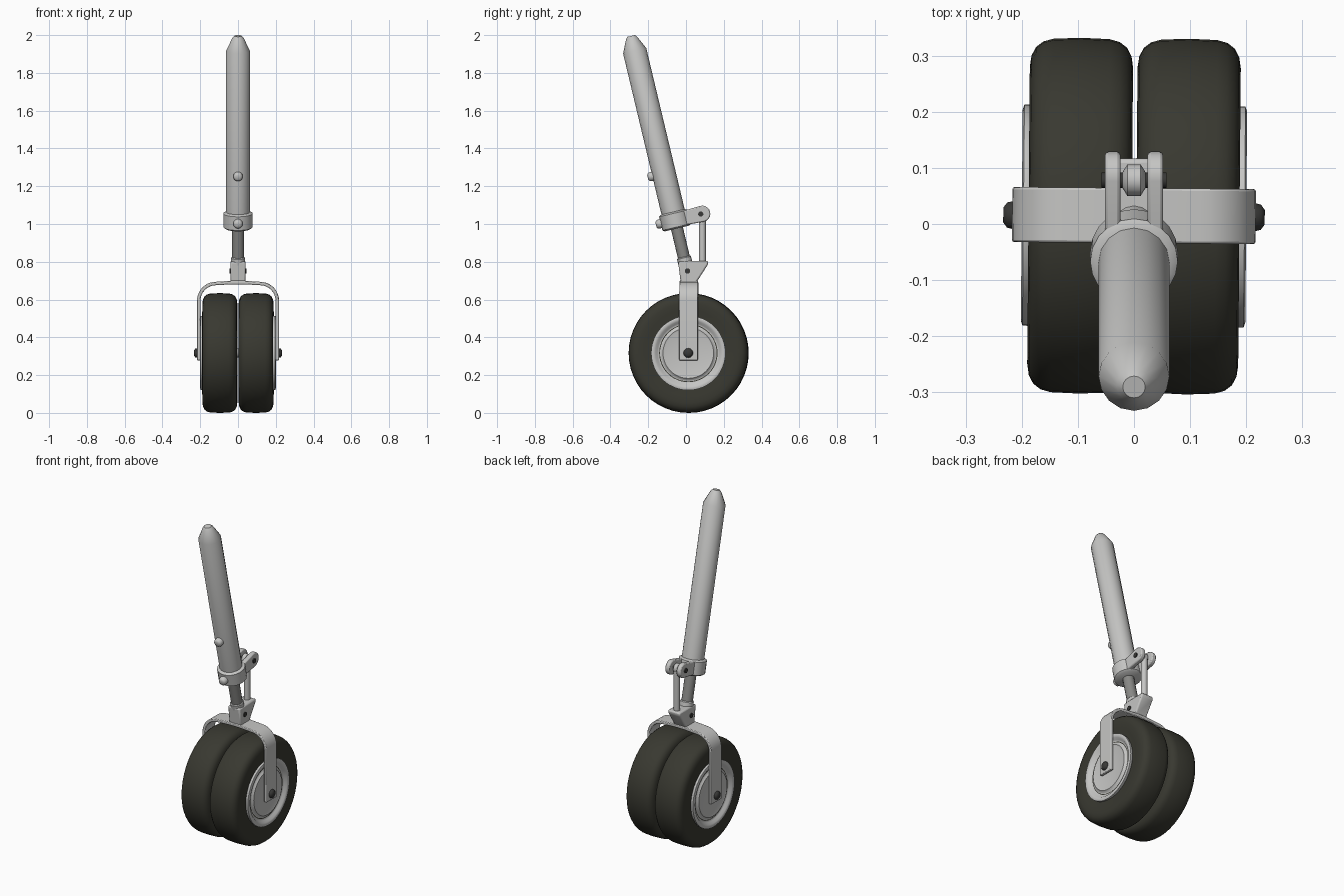
import bpy, bmesh, math
from mathutils import Matrix, Vector

if "Cube" in bpy.data.objects:
    bpy.data.objects.remove(bpy.data.objects["Cube"])

def material(name, col):
    m = bpy.data.materials.new(name)
    m.diffuse_color = (*col, 1)
    m.use_nodes = True
    m.node_tree.nodes["Principled BSDF"].inputs["Base Color"].default_value = m.diffuse_color
    return m

GREY = material("light_grey_paint", (0.56, 0.56, 0.55))
STEEL = material("piston_steel", (0.25, 0.25, 0.24))
RUBBER = material("tyre_rubber", (0.04, 0.04, 0.03))
DARK = material("dark_bolt", (0.04, 0.04, 0.038))

TILT = math.radians(13.4)
STRUT = Matrix.Translation((0, -0.058, 1.02)) @ Matrix.Rotation(TILT, 4, 'X')   # leaning strut frame
WHEEL = Matrix.Translation((0, 0.014, 0.317)) @ Matrix.Rotation(math.radians(-0.5), 4, 'Z')
AXES = {'X': Matrix.Rotation(math.pi / 2, 4, 'Y'), 'Y': Matrix.Rotation(math.pi / 2, 4, 'X'),
        'Z': Matrix.Identity(4)}

def finish(name, bm, mat, xf, bevel=0, angle=35):
    bmesh.ops.remove_doubles(bm, verts=bm.verts, dist=1e-6)
    bmesh.ops.transform(bm, matrix=xf, verts=bm.verts)
    bmesh.ops.recalc_face_normals(bm, faces=bm.faces)
    me = bpy.data.meshes.new(name)
    bm.to_mesh(me)
    bm.free()
    ob = bpy.data.objects.new(name, me)
    bpy.context.collection.objects.link(ob)
    me.materials.append(mat)
    bpy.ops.object.select_all(action='DESELECT')
    ob.select_set(True)
    bpy.context.view_layer.objects.active = ob
    bpy.ops.object.shade_smooth_by_angle(angle=math.radians(angle))
    if bevel:
        b = ob.modifiers.new("bevel", 'BEVEL')
        b.width, b.segments, b.limit_method = bevel, 2, 'ANGLE'
    return ob

def lathe(name, profile, mat, xf, n=16, angle=35):
    """Spin (radius, height) points about local z."""
    bm = bmesh.new()
    rings = []
    for r, h in profile:
        rings.append([bm.verts.new((r * math.cos(2 * math.pi * i / n),
                                    r * math.sin(2 * math.pi * i / n), h)) for i in range(n)])
    for a, b in zip(rings, rings[1:]):
        for i in range(n):
            j = (i + 1) % n
            bm.faces.new((a[i], a[j], b[j], b[i]))
    for ring, (r, h) in ((rings[0], profile[0]), (rings[-1], profile[-1])):
        if r > 0:
            bm.faces.new(ring)
    return finish(name, bm, mat, xf, 0, angle)

def extrude(name, pts, axis, a, b, mat, xf, bevel=0):
    """Extrude a flat outline: (y, z) along x, or (x, z) along y."""
    put = (lambda p, d: (d, *p)) if axis == 'X' else (lambda p, d: (p[0], d, p[1]))
    bm = bmesh.new()
    f = bm.faces.new([bm.verts.new(put(p, a)) for p in pts])
    new = bmesh.ops.extrude_face_region(bm, geom=[f])['geom']
    move = Vector(put((0, 0), b - a))
    bmesh.ops.translate(bm, vec=move, verts=[v for v in new if isinstance(v, bmesh.types.BMVert)])
    return finish(name, bm, mat, xf, bevel)

def arc(cx, cz, r, a0, a1, n):
    return [(cx + r * math.cos(math.radians(a0 + (a1 - a0) * i / n)),
             cz + r * math.sin(math.radians(a0 + (a1 - a0) * i / n))) for i in range(n + 1)]

def button(r, h0, h1):
    return [(r, h0), (r, h0 + 0.6 * (h1 - h0)), (r * 0.85, h0 + 0.88 * (h1 - h0)), (r * 0.5, h1)]

# Main strut, collar and piston
lathe("strut_tube", [(0.063, -0.01), (0.063, 0.922), (0.031, 0.99), (0.02, 1.003)], GREY, STRUT, 16, 50)
lathe("strut_collar", [(0.066, -0.045), (0.078, -0.037), (0.078, 0.037), (0.066, 0.045)], GREY, STRUT, 20, 50)
lathe("piston", [(0.032, -0.28), (0.032, 0)], STEEL, STRUT, 16)

# Round knobs on the front of the strut and collar
for name, h, d0, d1 in (("upper_knob", 0.254, 0.05, 0.088), ("lower_knob", 0.0, 0.06, 0.104)):
    lathe(name, button(0.025, d0, d1), GREY,
          STRUT @ Matrix.Translation((0, 0, h)) @ AXES['Y'], 14, 50)

# Clevis plates behind the collar, with pin
plate = [(0.0, -0.035)] + arc(0.148, 0, 0.043, -90, 90, 10) + [(0.0, 0.035)]
for s, side in ((-1, "left"), (1, "right")):
    extrude(side + "_clevis_plate", plate, 'X', s * 0.024, s * 0.052, GREY, STRUT, 0.006)
lathe("clevis_pin", [(0.014, -0.058), (0.014, 0.058)], DARK,
      STRUT @ Matrix.Translation((0, 0.14, 0)) @ AXES['X'], 12)

# Link rod with its eye
lathe("link_rod", [(0.018, 0.78), (0.018, 1.04)], GREY, Matrix.Translation((0, 0.087, 0)), 12)
lathe("link_eye", [(0.01, -0.023), (0.028, -0.012), (0.028, 0.012), (0.01, 0.023)], GREY,
      STRUT @ Matrix.Translation((0, 0.14, 0)) @ AXES['X'], 14, 50)

# Lower bracket joining piston, rod and fork
wedge = [(-0.042, 0.80), (0.028, 0.805), (0.117, 0.805), (0.117, 0.787), (0.055, 0.69), (-0.028, 0.69)]
extrude("lower_bracket", wedge, 'X', -0.04, 0.04, GREY, Matrix.Identity(4), 0.008)
lathe("piston_sleeve", [(0.038, -0.30), (0.038, -0.205), (0.034, -0.2)], GREY, STRUT, 16)
lathe("bracket_pin", [(0.014, -0.045), (0.014, 0.045)], DARK,
      Matrix.Translation((0, 0.008, 0.751)) @ AXES['X'], 12)

# Strap fork over both wheels
z0 = 0.317
right_out = [(0.217, 0.278 - z0)] + arc(0.117, 0.594 - z0, 0.1, 0, 90, 8) + [(0.03, 0.7 - z0)]
right_in = [(0.199, 0.278 - z0)] + arc(0.117, 0.594 - z0, 0.082, 0, 90, 8) + [(0.03, 0.681 - z0)]
flip = lambda pts: [(-x, z) for x, z in reversed(pts)]
outline = right_out + flip(right_out) + flip(right_in)[::-1] + right_in[::-1]
extrude("fork", outline, 'Y', -0.048, 0.05, GREY, WHEEL, 0.004)

# Twin wheels
half = [(0.19, 0.084), (0.23, 0.09), (0.265, 0.092), (0.285, 0.089), (0.300, 0.081),
        (0.310, 0.068), (0.315, 0.05)]
tyre = half + [(0.317, 0.0)] + [(r, -x) for r, x in reversed(half)]
rim = [(0.19, -0.08), (0.19, 0.08), (0.197, 0.09), (0.197, 0.101), (0.188, 0.104), (0.174, 0.1),
       (0.164, 0.088), (0.152, 0.083), (0.142, 0.088), (0.134, 0.096), (0.124, 0.093), (0.02, 0.093)]
for s, side in ((-1, "left"), (1, "right")):
    hub = WHEEL @ Matrix.Translation((s * 0.096, 0, 0)) @ Matrix.Rotation(s * math.pi / 2, 4, 'Y')
    lathe(side + "_tyre", tyre, RUBBER, hub, 48, 50)
    lathe(side + "_rim", rim, GREY, hub, 48, 50)
    # Axle bolt outside the fork leg
    lathe(side + "_axle_bolt", button(0.027, 0.08, 0.137), DARK, hub, 14, 50)
lathe("axle", [(0.025, -0.19), (0.025, 0.19)], STEEL, WHEEL @ AXES['X'], 14)
